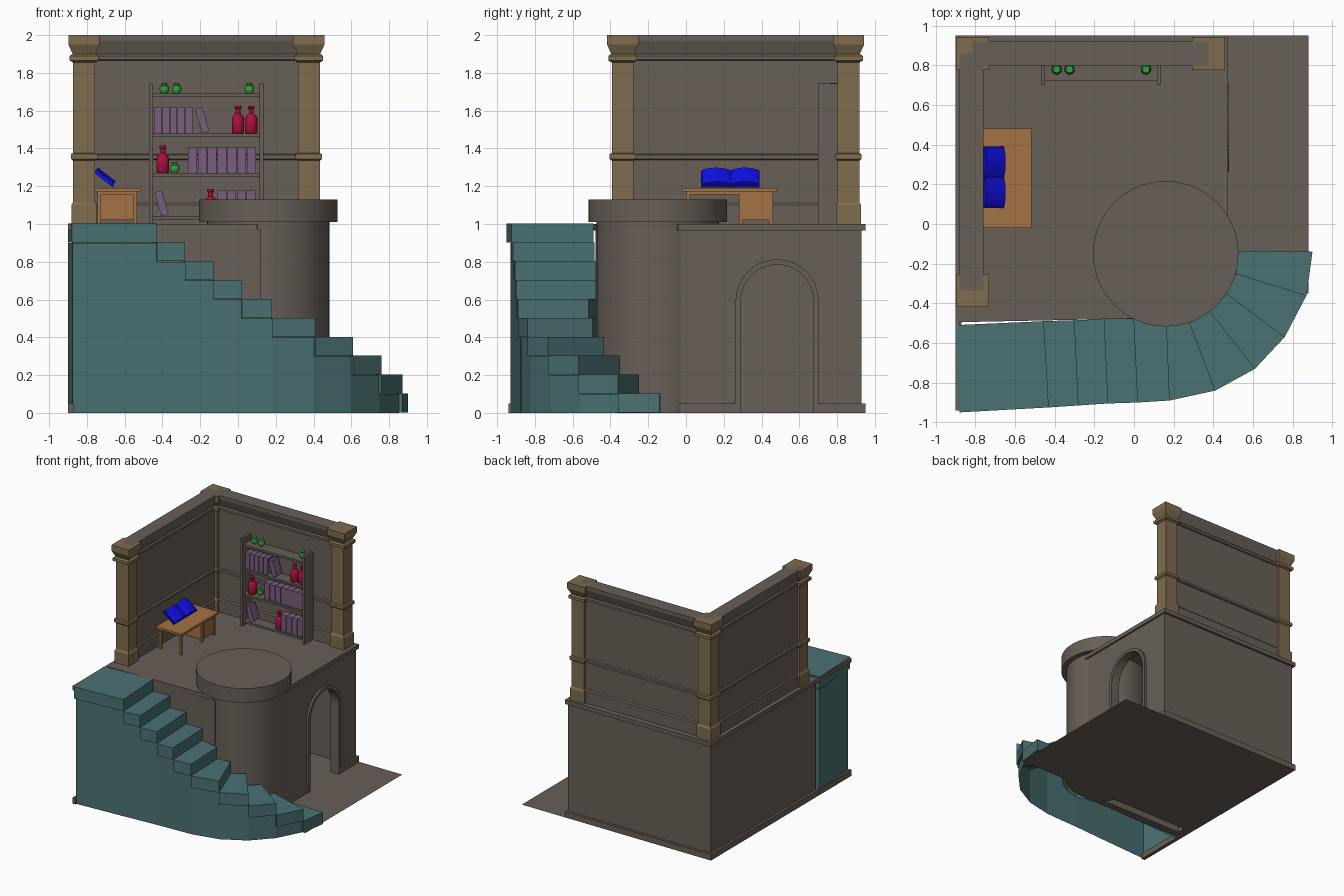
import bpy, bmesh, math
from mathutils import Vector, Matrix

cube = bpy.data.objects.get("Cube")
if cube:
    bpy.data.objects.remove(cube, do_unlink=True)


def material(name, r, g, b):
    m = bpy.data.materials.new(name)
    m.use_nodes = True
    m.diffuse_color = (r, g, b, 1)
    m.node_tree.nodes["Principled BSDF"].inputs["Base Color"].default_value = (r, g, b, 1)
    return m


STONE = material("grey brown stone", 0.14, 0.115, 0.095)
TAN = material("tan pillar", 0.21, 0.15, 0.075)
TEAL = material("teal stair", 0.07, 0.165, 0.17)
WOOD = material("orange wood", 0.37, 0.17, 0.06)
PURPLE = material("purple book", 0.19, 0.11, 0.21)
RED = material("red glass", 0.4, 0.005, 0.05)
GREEN = material("green glaze", 0.04, 0.35, 0.05)
BLUE = material("blue book", 0.005, 0.005, 0.8)


def finish(name, bm, mat, smooth=False):
    bmesh.ops.recalc_face_normals(bm, faces=bm.faces)
    mesh = bpy.data.meshes.new(name)
    bm.to_mesh(mesh)
    bm.free()
    mesh.materials.append(mat)
    ob = bpy.data.objects.new(name, mesh)
    bpy.context.collection.objects.link(ob)
    if smooth:
        bpy.ops.object.select_all(action='DESELECT')
        bpy.context.view_layer.objects.active = ob
        ob.select_set(True)
        bpy.ops.object.shade_smooth_by_angle(angle=math.radians(35))
    return ob


def extrude(name, pts, vec, mat):
    """Extrude a flat outline along a vector."""
    bm = bmesh.new()
    face = bm.faces.new([bm.verts.new(p) for p in pts])
    top = bmesh.ops.extrude_face_region(bm, geom=[face])["geom"]
    bmesh.ops.translate(bm, verts=[v for v in top if isinstance(v, bmesh.types.BMVert)], vec=vec)
    if not any(f.is_valid and all(v in f.verts for v in face.verts) for f in bm.faces):
        bm.faces.new(face.verts)
    return finish(name, bm, mat)


def prism(name, outline, z0, z1, mat):
    return extrude(name, [(x, y, z0) for x, y in outline], (0, 0, z1 - z0), mat)


def box(name, x0, x1, y0, y1, z0, z1, mat, tilt=0):
    """Box from its limits, optionally turned about its own y axis."""
    bm = bmesh.new()
    turn = Matrix.Translation(((x0 + x1) / 2, (y0 + y1) / 2, (z0 + z1) / 2)) @ Matrix.Rotation(tilt, 4, 'Y')
    bmesh.ops.create_cube(bm, size=1, matrix=turn @ Matrix.Diagonal((x1 - x0, y1 - y0, z1 - z0, 1)))
    return finish(name, bm, mat)


def lathe(name, profile, x, y, z, mat, sides=16, turn=0, smooth=True):
    """Rings of (radius, height) around a vertical axis, capped."""
    bm = bmesh.new()
    angles = [turn + 2 * math.pi * i / sides for i in range(sides)]
    rings = [[bm.verts.new((x + r * math.cos(a), y + r * math.sin(a), z + h)) for a in angles]
             for r, h in profile]
    for low, high in zip(rings, rings[1:]):
        for i in range(sides):
            j = (i + 1) % sides
            bm.faces.new((low[i], low[j], high[j], high[i]))
    bm.faces.new(rings[0])
    bm.faces.new(rings[-1])
    return finish(name, bm, mat, smooth)


# Ground sheet
bm = bmesh.new()
bm.faces.new([bm.verts.new(p) for p in ((-.88, -.35, 0), (.88, -.35, 0), (.88, .95, 0), (-.88, .95, 0))])
finish("ground_sheet", bm, STONE)

# Hollow lower room
box("room_left_wall", -.88, -.82, -.48, .93, 0, .97, STONE)
box("room_back_wall", -.82, .40, .87, .93, 0, .97, STONE)
box("room_front_wall", -.82, .12, -.48, -.42, 0, .97, STONE)
prism("room_floor_slab", [(-.9, -.94), (-.88, -.94), (-.88, -.495), (.1, -.475), (.475, -.04), (.475, .95), (-.9, .95)],
      .965, 1, STONE)
box("left_plinth", -.9, -.87, -.94, .95, 0, .05, STONE)
box("back_plinth", -.87, .475, .92, .95, 0, .05, STONE)

# Doorway
DOOR_Y, SPRING = .4825, .5925


def arch(r, x):
    ring = [(x, DOOR_Y - r * math.cos(math.pi * i / 20), SPRING + r * math.sin(math.pi * i / 20)) for i in range(21)]
    return [(x, DOOR_Y - r, 0)] + ring + [(x, DOOR_Y + r, 0)]


extrude("room_right_wall", [(.4, -.04, 0)] + arch(.1925, .4) + [(.4, .93, 0), (.4, .93, .97), (.4, -.04, .97)],
        (.06, 0, 0), STONE)
extrude("door_frame", arch(.22, .458) + arch(.1925, .458)[::-1], (.02, 0, 0), STONE)
box("right_plinth_front", .45, .475, -.04, DOOR_Y - .22, 0, .05, STONE)
box("right_plinth_back", .45, .475, DOOR_Y + .22, .95, 0, .05, STONE)

# Round tower
lathe("tower_body", [(.325, 0), (.325, 1.02)], .16, -.15, 0, STONE, 40)
lathe("tower_cap", [(.367, 1.01), (.367, 1.13)], .16, -.15, 0, STONE, 40)

# Curved staircase: outer and inner tread corners from top to bottom
OUTER = [(-.88, -.95), (-.43, -.925), (-.28, -.915), (-.13, -.905), (.02, -.9), (.18, -.89),
         (.41, -.84), (.61, -.73), (.76, -.57), (.87, -.36), (.9, -.14)]
INNER = [(-.9, -.51), (-.455, -.49), (-.3, -.485), (-.15, -.48), (0, -.48), (.165, -.515),
         (.28, -.495), (.38, -.435), (.465, -.35), (.515, -.25), (.525, -.135)]
bm = bmesh.new()


def wall(a, b, h):
    bm.faces.new([bm.verts.new(p) for p in ((*a, 0), (*b, 0), (*b, h), (*a, h))])


inset = [Vector(o).lerp(Vector(i), .05) for o, i in zip(OUTER, INNER)]
inset[0].x += .005
for k in range(9):
    h = .9 - k * .1
    wall(inset[k], inset[k + 1], h)
    wall(INNER[k + 1], INNER[k], h)
    wall(inset[k + 1], INNER[k + 1], h) if k == 8 else None
wall(INNER[0], inset[0], .9)
finish("stair_body", bm, TEAL)
for k in range(10):
    top = 1.003 - k * .1
    prism("stair_tread", [OUTER[k], OUTER[k + 1], INNER[k + 1], INNER[k]], max(top - .1, 0), top, TEAL)

# Upper walls: half thickness by height, mirrored across the wall
HALF = [(.045, 1), (.045, 1.1), (.035, 1.11), (.035, 1.34), (.048, 1.345), (.048, 1.365), (.035, 1.37),
        (.035, 1.865), (.046, 1.87), (.046, 1.89), (.036, 1.9), (.06, 1.97), (.06, 2)]
SECTION = HALF + [(-w, z) for w, z in reversed(HALF)]
extrude("upper_left_wall", [(-.82 + w, -.335, z) for w, z in SECTION], (0, 1.195, 0), STONE)
extrude("upper_back_wall", [(-.815, .86 + w, z) for w, z in SECTION], (1.19, 0, 0), STONE)

# Pillars
PILLAR = [(.067, 1), (.067, 1.1), (.058, 1.115), (.058, 1.335), (.07, 1.345), (.07, 1.37), (.058, 1.375),
          (.058, 1.855), (.076, 1.865), (.076, 1.89), (.06, 1.9), (.083, 1.95), (.083, 2)]
for x, y in ((-.815, -.335), (-.815, .86), (.375, .86)):
    lathe("pillar", [(w * math.sqrt(2), z) for w, z in PILLAR], x, y, 0, TAN, 4, math.pi / 4, False)

# Bookshelf
for x in (-.47, .115):
    box("shelf_side", x, x + .02, .7, .82, 1, 1.745, STONE)
SHELVES = (1.04, 1.27, 1.48, 1.69)
for z in SHELVES:
    box("shelf_board", -.45, .115, .72, .82, z - .018, z, STONE)

# Shelf books: start, count, width, shelf
for x, n, w, z in ((-.445, 5, .042, SHELVES[2]), (-.265, 7, .052, SHELVES[1]), (-.11, 4, .052, SHELVES[0])):
    for i in range(n):
        box("shelf_book", x + i * w, x + (i + .93) * w, .735, .81, z, z + .138, PURPLE)
for x, z in ((-.19, SHELVES[2]), (-.405, SHELVES[0])):
    box("leaning_book", x - .02, x + .02, .735, .81, z + .004, z + .136, PURPLE, -.28)

# Bottles and pots
BOTTLE = [(.028, 0), (.033, .008), (.033, .08), (.025, .095), (.013, .105), (.013, .13), (.018, .133), (.018, .145)]
for x, z in ((0, SHELVES[2]), (.07, SHELVES[2]), (-.398, SHELVES[1]), (-.145, SHELVES[0])):
    lathe("bottle", BOTTLE, x, .765, z, RED)
POT = [(.014, 0), (.023, .01), (.026, .025), (.022, .04), (.013, .047), (.018, .056)]
for x, z in ((-.39, SHELVES[3]), (-.325, SHELVES[3]), (.06, SHELVES[3]), (-.335, SHELVES[1])):
    lathe("pot", POT, x, .78, z, GREEN)

# Desk
box("desk_top", -.76, -.517, -.02, .482, 1.172, 1.19, WOOD)
box("desk_apron", -.745, -.54, 0, .29, 1.155, 1.172, WOOD)
for x in (-.745, -.555):
    for y in (0, .28, .44):
        box("desk_leg", x, x + .02, y, y + .02, 1, 1.172, WOOD)
box("desk_cabinet", -.742, -.54, .29, .45, 1.02, 1.172, WOOD)
box("drawer_front", -.54, -.534, .305, .435, 1.035, 1.155, WOOD)

# Open book leaning on the desk
SLOPE = math.radians(38)
box("book_cover", -.775, -.645, .08, .39, 1.232, 1.242, BLUE, SLOPE)
along = Vector((math.cos(SLOPE), 0, -math.sin(SLOPE)))
up = Vector((math.sin(SLOPE), 0, math.cos(SLOPE)))
for start in (.085, .237):
    arc = [(start + .148 * i / 8, .004 + .022 * math.sin(math.pi * (i + 1) / 10)) for i in range(9)]
    outline = [(start, 0)] + arc + [(start + .148, 0)]
    base = Vector((-.71, 0, 1.241)) - along * .06
    extrude("book_pages", [base + up * h + Vector((0, y, 0)) for y, h in outline], along * .12, BLUE)
